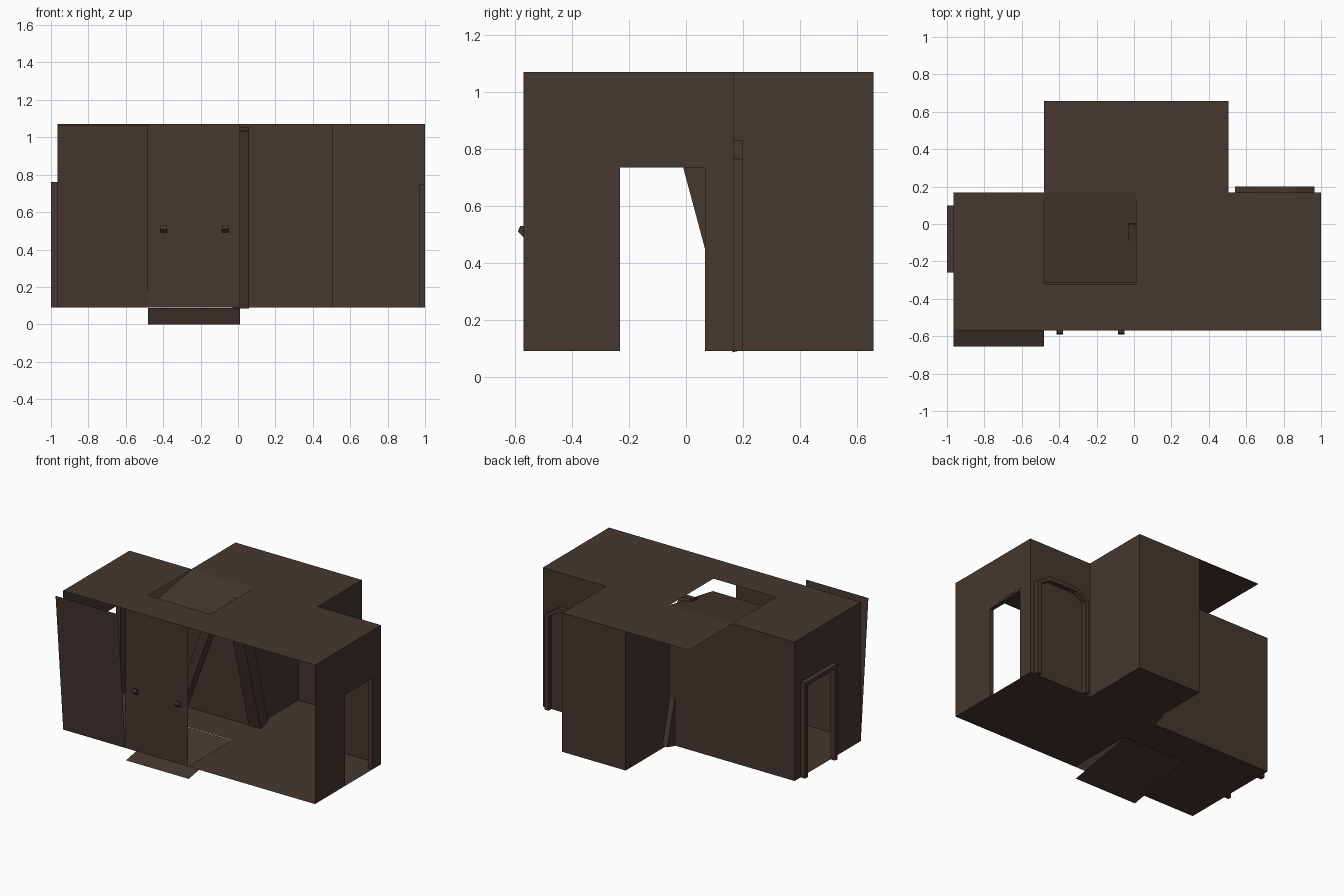
import bpy, bmesh, math
from mathutils import Matrix, Vector

if "Cube" in bpy.data.objects:
    bpy.data.objects.remove(bpy.data.objects["Cube"])

mat = bpy.data.materials.new("dark_brown")
mat.diffuse_color = (0.060, 0.039, 0.029, 1)
mat.use_nodes = True
mat.node_tree.nodes["Principled BSDF"].inputs["Base Color"].default_value = mat.diffuse_color

# Key grid lines of the room module
X0, X1, X2, X3, X4 = -0.965, -0.48, 0.01, 0.506, 1.0
YF, YB, YA = -0.57, 0.168, 0.658
Z0, Z1 = 0.09, 1.07


def finish(name, bm):
    me = bpy.data.meshes.new(name)
    bm.to_mesh(me)
    bm.free()
    me.materials.append(mat)
    ob = bpy.data.objects.new(name, me)
    bpy.context.collection.objects.link(ob)
    return ob


def sheet(name, *polys):
    bm = bmesh.new()
    for p in polys:
        bm.faces.new([bm.verts.new(v) for v in p])
    return finish(name, bm)


def flat(x0, x1, y0, y1, z):
    return [(x0, y0, z), (x1, y0, z), (x1, y1, z), (x0, y1, z)]


def wall_x(x0, x1, y, z0=Z0, z1=Z1):
    return [(x0, y, z0), (x1, y, z0), (x1, y, z1), (x0, y, z1)]


def wall_y(x, y0, y1, z0=Z0, z1=Z1):
    return [(x, y0, z0), (x, y1, z0), (x, y1, z1), (x, y0, z1)]


def box(name, lo, hi, m=None):
    bm = bmesh.new()
    c = [(a + b) / 2 for a, b in zip(lo, hi)]
    s = [b - a for a, b in zip(lo, hi)]
    bmesh.ops.create_cube(bm, size=1, matrix=Matrix.Translation(c) @ Matrix.Diagonal((*s, 1)))
    if m:
        bm.transform(m)
    return finish(name, bm)


def band(name, outer, inner, to3d, d0, d1):
    """Open arch band between two matching profiles, given depth."""
    bm = bmesh.new()
    rings = [[bm.verts.new(to3d(a, z, d)) for a, z in prof]
             for prof, d in ((outer, d0), (outer, d1), (inner, d1), (inner, d0))]
    for r in range(4):
        p, q = rings[r], rings[(r + 1) % 4]
        for i in range(len(p) - 1):
            bm.faces.new((p[i], p[i + 1], q[i + 1], q[i]))
    for i in (0, -1):
        bm.faces.new([r[i] for r in rings])
    bmesh.ops.recalc_face_normals(bm, faces=bm.faces)
    return finish(name, bm)


# Floor with a missing front tile, plus alcove floor
YH = -0.08
sheet("floor", flat(X0, X1, YF, YB, Z0), flat(X1, X2, YH, YB, Z0),
      flat(X2, X4, YF, YB, Z0), flat(X2, X3, YB, YA, Z0))
sheet("sunken_floor_tile", [(X1, -0.563, 0), (X2, -0.563, 0), (X2, YH, Z0 - .002), (X1, YH, Z0 - .002)])

# Ceiling with a hole, plus the overhanging rear tiles
YC = -0.32
sheet("ceiling", flat(X0, X1, YF, YB, Z1), flat(X1, X2, YF, YC, Z1),
      flat(X2, X4, YF, YB, Z1), flat(X1, X3, YB, YA, Z1))
sheet("hanging_ceiling_tile", [(X1, YC + .007, Z1 - .085), (X2, YC + .007, Z1 - .085), (X2, YB, Z1), (X1, YB, Z1)])

# Front walls: one leaning outwards, one upright
sheet("leaning_wall", [(X0, YF, Z0), (X1, YF, Z0), (X1, YF - .085, Z1 - .004), (X0, YF - .085, Z1 - .004)])
sheet("front_wall", wall_x(X1, X2, YF))

# Back walls and alcove walls
sheet("back_wall", wall_x(X0, X2, YB), wall_x(X3, X4, YB))
sheet("alcove_walls", wall_y(X2, YB, YA), wall_x(X2, X3, YA), wall_y(X3, YB, YA))

# End walls with doorways and their frames
for name, x, d0, d1 in (("left", X0, -1.0, X0), ("right", X4, 0.97, X4 - .001)):
    ya, yb, zt = -0.247, 0.082, 0.748
    sheet(name + "_end_wall", wall_y(x, YF, ya), wall_y(x, yb, YB), wall_y(x, ya, yb, zt, Z1))
    outer = [(-0.258, Z0), (-0.258, .762), (0.10, .762), (0.10, Z0)]
    if name == "right":
        outer = [(ya, Z0), (ya, zt), (yb, zt), (yb, Z0)]
    inner = [(-0.232, Z0), (-0.232, .734), (0.066, .734), (0.066, Z0)]
    band(name + "_door_frame", outer, inner, lambda a, z, d: (d, a, z), d0, d1)

# Chamfered arch on the back wall
mx = 0.752


def arch(w, top, shoulder, flat_w):
    h = [(w, Z0), (w, shoulder), (flat_w, top)]
    return [(mx - a, z) for a, z in h] + [(mx + a, z) for a, z in reversed(h)]


band("back_arch", arch(.212, .83, .765, .113), arch(.180, .80, .755, .107),
     lambda a, z, d: (a, d, z), YB - .002, 0.20)

# Wedge-shaped knobs on the front wall
for i, x in enumerate((-0.397, -0.068)):
    bm = bmesh.new()
    prof = [(YF, .53), (YF - .012, .53), (YF - .02, .51), (YF, .49)]
    f = bm.faces.new([bm.verts.new((x - .017, y, z)) for y, z in prof])
    r = bmesh.ops.extrude_face_region(bm, geom=[f])
    bmesh.ops.translate(bm, vec=(.034, 0, 0), verts=[g for g in r["geom"] if isinstance(g, bmesh.types.BMVert)])
    bmesh.ops.recalc_face_normals(bm, faces=bm.faces)
    finish("knob_%d" % i, bm)

# Fallen beam leaning forwards, and one leaning sideways by the back wall
m = Matrix.Translation((0, 0.164, 0.086)) @ Matrix.Rotation(math.radians(15), 4, 'X')
box("leaning_beam", (-0.03, 0, 0), (0.06, 0.09, 0.98), m)
m = Matrix.Translation((-0.56, 0, 0.12)) @ Matrix.Rotation(math.radians(20), 4, 'Y')
box("side_beam", (0, 0.09, 0), (0.06, 0.16, 0.94), m)
